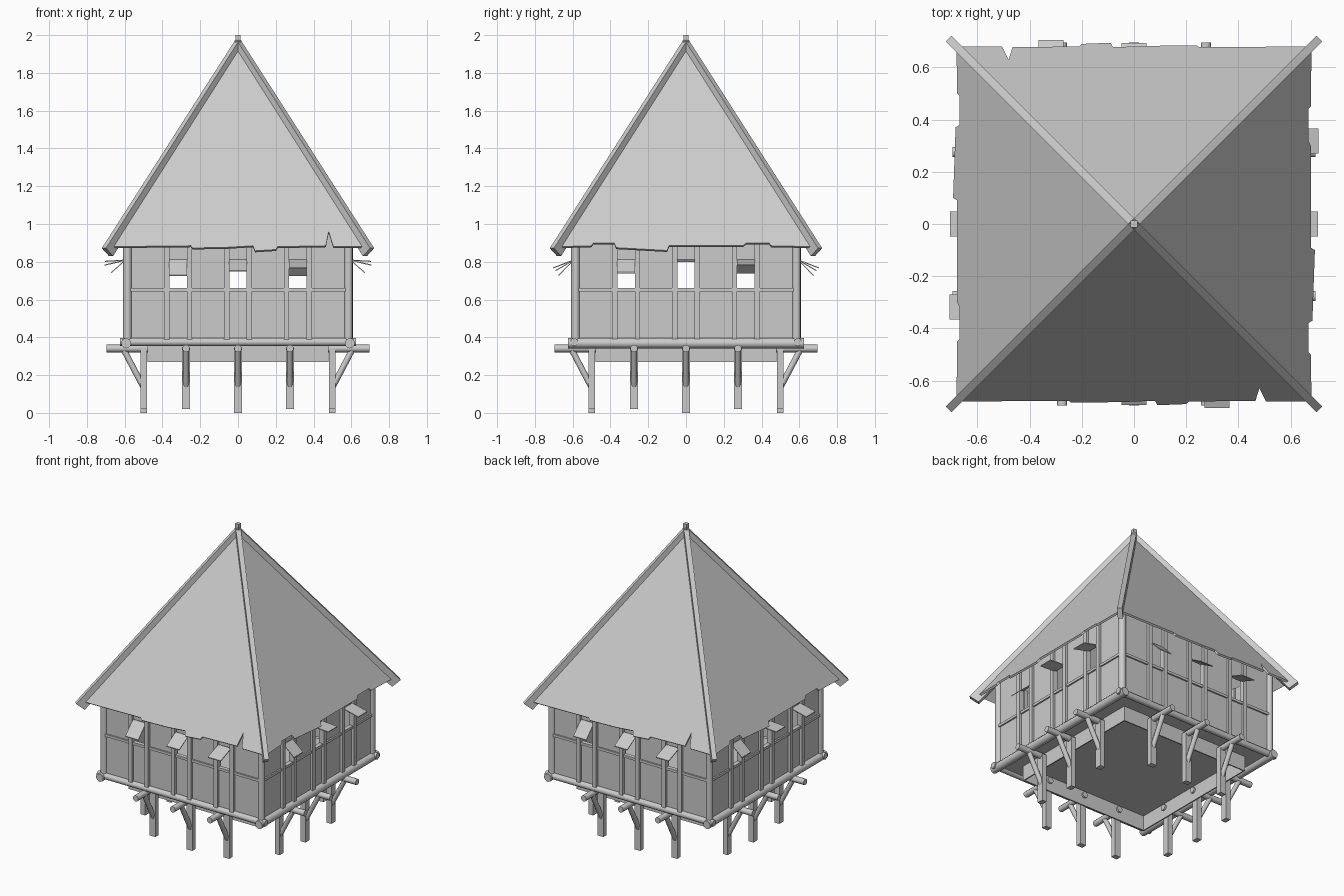
import bpy, bmesh, math
from mathutils import Matrix, Vector

if "Cube" in bpy.data.objects:
    bpy.data.objects.remove(bpy.data.objects["Cube"], do_unlink=True)

grey = bpy.data.materials.new("plain_grey")
grey.use_nodes = True
grey.diffuse_color = (0.6, 0.6, 0.6, 1)
grey.node_tree.nodes["Principled BSDF"].inputs["Base Color"].default_value = (0.6, 0.6, 0.6, 1)
SIDES = ("front", "right", "back", "left")


def finish(bm, name, turn=0):
    """Turn the part to its side of the house and store it as an object."""
    bm.transform(Matrix.Rotation(turn * math.pi / 2, 4, "Z"))
    bmesh.ops.recalc_face_normals(bm, faces=bm.faces)
    mesh = bpy.data.meshes.new(name)
    bm.to_mesh(mesh)
    bm.free()
    mesh.materials.append(grey)
    obj = bpy.data.objects.new(name, mesh)
    bpy.context.scene.collection.objects.link(obj)
    return obj


def add_box(bm, x0, x1, y0, y1, z0, z1):
    centre = Vector((x0 + x1, y0 + y1, z0 + z1)) / 2
    m = Matrix.Translation(centre) @ Matrix.Diagonal((x1 - x0, y1 - y0, z1 - z0, 1))
    bmesh.ops.create_cube(bm, size=1, matrix=m)


def add_log(bm, a, b, r, sides=10):
    a, b = Vector(a), Vector(b)
    axis = b - a
    m = Matrix.Translation((a + b) / 2) @ axis.to_track_quat("Z", "Y").to_matrix().to_4x4()
    made = bmesh.ops.create_cone(bm, cap_ends=True, segments=sides, radius1=r, radius2=r,
                                 depth=axis.length, matrix=m)
    for f in {f for v in made["verts"] for f in v.link_faces}:
        f.smooth = len(f.verts) == 4


def add_prism(bm, points, offset):
    """Extrude a flat outline by an offset vector."""
    face = bm.faces.new([bm.verts.new(p) for p in points])
    made = bmesh.ops.extrude_face_region(bm, geom=[face], use_keep_orig=True)
    verts = [g for g in made["geom"] if isinstance(g, bmesh.types.BMVert)]
    bmesh.ops.translate(bm, verts=verts, vec=offset)


# Shared sizes
WALL, WALL_TOP, SILL = 0.585, 0.98, 0.375
WINDOWS = (-0.317, 0, 0.317)
APEX, SLOPE = 1.95, 1.574

# Ragged eave outlines, one per pair of opposite sides
EAVES = (
    ((-0.675, 0.88), (-0.25, 0.885), (-0.24, 0.873), (-0.05, 0.877), (0.08, 0.885),
     (0.09, 0.858), (0.2, 0.865), (0.21, 0.88), (0.465, 0.885), (0.48, 0.96),
     (0.505, 0.88), (0.675, 0.88)),
    ((-0.675, 0.88), (-0.5, 0.885), (-0.49, 0.9), (-0.38, 0.9), (-0.37, 0.875),
     (-0.1, 0.86), (-0.09, 0.885), (0.3, 0.885), (0.32, 0.9), (0.44, 0.9),
     (0.45, 0.885), (0.675, 0.88)),
)
# Shutter tips as distance out and height
TIPS = (((0.675, 0.73), (0.692, 0.755), (0.705, 0.77)),
        ((0.672, 0.745), (0.705, 0.805), (0.706, 0.785)))

for k, side in enumerate(SIDES):
    # Wall panels around three window openings
    bm = bmesh.new()
    y0, y1 = -WALL - 0.005, -WALL + 0.005
    add_box(bm, -WALL, WALL, y0, y1, SILL, 0.66)
    add_box(bm, -WALL, WALL, y0, y1, 0.81, WALL_TOP)
    edges = [-WALL] + [w + s * 0.048 for w in WINDOWS for s in (-1, 1)] + [WALL]
    for a, b in zip(edges[::2], edges[1::2]):
        add_box(bm, a, b, y0, y1, 0.66, 0.81)
    finish(bm, side + "_wall", k)

    # Studs beside each window and the rail below them
    bm = bmesh.new()
    for w in WINDOWS:
        for s in (-1, 1):
            x = w + s * 0.06
            add_box(bm, x - 0.014, x + 0.014, -0.607, -0.57, SILL, WALL_TOP)
    add_box(bm, -WALL, WALL, -0.6, -0.572, 0.643, 0.66)
    finish(bm, side + "_wall_frame", k)

    # Propped shutters
    bm = bmesh.new()
    for w, (out, z) in zip(WINDOWS, TIPS[k % 2]):
        line = [(w - 0.048, -0.595, 0.812), (w + 0.048, -0.595, 0.812),
                (w + 0.048, -out, z), (w - 0.048, -out, z)]
        add_prism(bm, line, (0, 0, -0.006))
    finish(bm, side + "_shutters", k)

    # Corner post and sill log
    bm = bmesh.new()
    add_log(bm, (WALL, -WALL, SILL), (WALL, -WALL, WALL_TOP), 0.023)
    finish(bm, side + "_corner_post", k)
    bm = bmesh.new()
    drop, r = ((0.0, 0.021), (0.006, 0.027))[k % 2]
    add_log(bm, (-0.625, -0.592, SILL - drop), (0.625, -0.592, SILL - drop), r)
    finish(bm, side + "_sill_log", k)

    # Stilts with outrigger logs and slanting braces
    bm = bmesh.new()
    for x in (-0.275, 0, 0.275):
        foot = 0.0 if x == 0 else 0.02
        add_box(bm, x - 0.022, x + 0.022, -0.517, -0.482, foot, 0.345)
        add_log(bm, (x, -0.46, 0.341), (x, -0.695, 0.341), 0.02)
        add_log(bm, (x, -0.5, 0.135), (x, -0.605, 0.335), 0.016, 8)
    finish(bm, side + "_stilts", k)

    # Skirt board under the floor
    bm = bmesh.new()
    add_box(bm, -0.48, 0.48, -0.48, -0.472, 0.27, 0.38)
    finish(bm, side + "_skirt", k)

    # Thatch slope with a ragged lower edge
    bm = bmesh.new()
    outline = [(0, 0, APEX)] + [(x, -(APEX - z) / SLOPE, z) for x, z in EAVES[k % 2]]
    add_prism(bm, outline, (0, 0.01, -0.008))
    finish(bm, side + "_roof_slope", k)

    # Hip beam along the roof corner
    bm = bmesh.new()
    profile = ((0, 1.98), (0.71, 0.872), (0.672, 0.83), (0, 1.885))
    w = 0.011
    add_prism(bm, [(t - w, -t - w, z) for t, z in profile], (2 * w, 2 * w, 0))
    finish(bm, side + "_hip_beam", k)

# Floor and roof peak
bm = bmesh.new()
add_box(bm, -WALL, WALL, -WALL, WALL, 0.37, 0.385)
finish(bm, "floor")
bm = bmesh.new()
add_box(bm, -0.013, 0.013, -0.013, 0.013, 1.9, 2.0)
finish(bm, "roof_peak")
